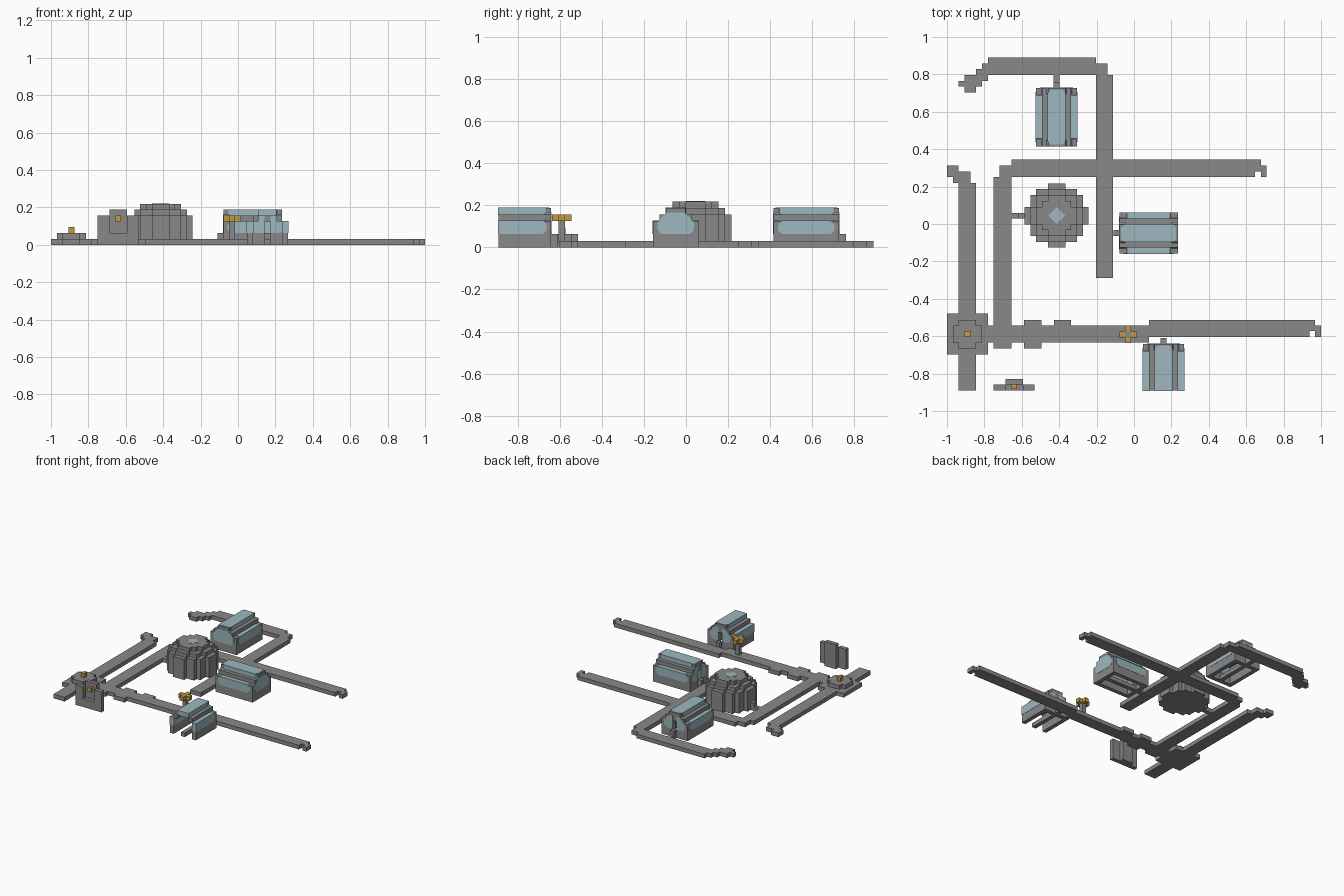
import bpy
import bmesh
from math import sqrt, pi
from mathutils import Matrix, Vector

cube = bpy.data.objects.get("Cube")
if cube:
    bpy.data.objects.remove(cube, do_unlink=True)

UNIT = 1 / 32                      # edge of one block
ORIGIN = Vector((-32, -28.5, 0))   # block grid corner


def make_material(name, colour):
    mat = bpy.data.materials.new(name)
    mat.use_nodes = True
    mat.diffuse_color = (*colour, 1)
    mat.node_tree.nodes["Principled BSDF"].inputs["Base Color"].default_value = (*colour, 1)
    return mat


STONE = make_material("grey stone", (0.25, 0.25, 0.25))
GLASS = make_material("pale blue glass", (0.34, 0.48, 0.53))
GOLD = make_material("gold", (0.55, 0.32, 0.05))


def add_box(bm, x0, x1, y0, y1, z0, z1):
    size = Vector((x1 - x0, y1 - y0, z1 - z0))
    centre = Vector((x0 + x1, y0 + y1, z0 + z1)) / 2
    bmesh.ops.create_cube(bm, size=1, matrix=Matrix.Translation(centre) @ Matrix.Diagonal((*size, 1)))


def add_prism(bm, outline, axis, start, end):
    """Extrude a 2D outline along the given axis (0 = x, 1 = y, 2 = z)."""
    def place(p, depth):
        co = list(p)
        co.insert(axis, depth)
        return bm.verts.new(co)
    face = bm.faces.new([place(p, start) for p in outline])
    moved = bmesh.ops.extrude_face_region(bm, geom=[face])["geom"]
    shift = Vector((0, 0, 0))
    shift[axis] = end - start
    bmesh.ops.translate(bm, vec=shift, verts=[v for v in moved if isinstance(v, bmesh.types.BMVert)])


def finish(name, bm, mat, offset=(0, 0, 0), angle=0):
    """Turn block units into a placed object."""
    bmesh.ops.recalc_face_normals(bm, faces=bm.faces)
    place = Matrix.Translation(ORIGIN + Vector(offset)) @ Matrix.Rotation(angle, 4, "Z")
    bm.transform(Matrix.Scale(UNIT, 4) @ place)
    mesh = bpy.data.meshes.new(name)
    bm.to_mesh(mesh)
    bm.free()
    mesh.materials.append(mat)
    obj = bpy.data.objects.new(name, mesh)
    bpy.context.collection.objects.link(obj)
    return obj


def boxes(name, mat, items, z0=0, z1=1):
    bm = bmesh.new()
    for item in items:
        add_box(bm, *item, z0, z1)
    return finish(name, bm, mat)


def chamfered(a0, a1, b0, b1, cut_start, cut_end):
    """Rectangle outline with cut corners at either end of the first axis."""
    pts = [(a0 + cut_start, b0), (a1 - cut_end, b0), (a1, b0 + cut_end), (a1, b1 - cut_end),
           (a1 - cut_end, b1), (a0 + cut_start, b1)]
    if cut_start:
        pts += [(a0, b1 - cut_start), (a0, b0 + cut_start)]
    return pts


# Flat walkways with hooked ends
boxes("west_path", STONE, [(2, 5, 0, 35.5), (1, 4, 35.5, 37.5), (0, 2, 36.5, 38.5)])
boxes("inner_path", STONE, [(8, 11, 7.2, 36.5), (9, 11, 36.5, 38.5), (11, 52.7, 36.5, 39.5),
                            (52.7, 53.7, 37.5, 39.5), (53.7, 54.7, 36.5, 38.5)])
boxes("north_path", STONE, [(25.5, 28.4, 19.3, 54), (25.5, 27.5, 54, 56), (7, 25.5, 54, 57),
                            (6, 7, 53, 56), (5, 6, 52, 55), (3, 5, 51, 54), (2, 3, 52, 53)])
boxes("south_path", STONE, [(7, 34.6, 8.2, 11.1), (34.6, 62, 9.2, 12.1), (62, 63, 10.2, 12.1),
                            (63, 64, 9.2, 11.1), (13.2, 16.2, 7.2, 12.1), (18.3, 21.2, 11, 12.1)])

# Crossroads plinth with a gold finial
boxes("plinth_base", STONE, [(0, 7, 6.2, 13.2)])
boxes("plinth_step", STONE, [(1, 6, 8.2, 11.1), (2, 5, 7.2, 12.1)], 1, 2)
boxes("plinth_finial", GOLD, [(3, 4, 9.2, 10.2)], 2, 3)

# Flower post: stem with four gold arms
STEM_X, STEM_Y = 30.5, 9.1
boxes("flower_stem", STONE, [(STEM_X, STEM_X + 1, STEM_Y, STEM_Y + 1)], 1, 5)
boxes("flower_arms", GOLD, [(STEM_X + dx, STEM_X + dx + 1, STEM_Y + dy, STEM_Y + dy + 1)
                            for dx, dy in ((1, 0), (-1, 0), (0, 1), (0, -1))], 4, 5)

# Standing gate: two legs, a sill and a taller back plate
boxes("gate_legs", STONE, [(8, 10, 0, 1), (13, 15, 0, 1)], 0, 5)
boxes("gate_sill", STONE, [(10, 13, 0, 1)], 0, 2)
boxes("gate_back", STONE, [(10, 13, 1, 2)], 0, 6)
boxes("gate_emblem", GOLD, [(11, 12, 0.3, 1)], 4, 5)

# Stepped dome made of block discs
DOME_X, DOME_Y = 18.75, 29.95
dome = bmesh.new()
for radius_sq, low, high in ((28, 0, 5), (19, 5, 6), (12, 6, 7)):
    reach = int(sqrt(radius_sq))
    for row in range(-reach, reach + 1):
        half = int(sqrt(radius_sq - row * row)) + 0.5
        add_box(dome, -half, half, row - 0.5, row + 0.5, low, high)
finish("dome", dome, STONE, (DOME_X, DOME_Y, 0))
skylight = bmesh.new()
add_prism(skylight, [(1.45, 0), (0, 1.45), (-1.45, 0), (0, -1.45)], 2, 6.9, 7.06)
finish("dome_skylight", skylight, GLASS, (DOME_X, DOME_Y, 0))
boxes("dome_walk", STONE, [(11, 12.3, 29.4, 30.4)])
boxes("dome_doorstep", STONE, [(12.2, 13.4, 29.4, 30.4)], 0, 2)


def greenhouse(name, x, y, length, angle=0, open_front=False):
    """Barrel glasshouse along local y, door at the far end."""
    frame, glass = bmesh.new(), bmesh.new()
    skin = 0.06
    first = -skin if open_front else 0.7
    cut = 0 if open_front else 0.6

    for side in (-1, 1):
        # Side wall, shoulder beam and wall pane
        inner, outer = sorted((side * 2.5, side * 3.5))
        add_box(frame, inner, outer, 0, length, 0, 4)
        low, high = sorted((side * 1.5, side * 2.5))
        add_box(frame, low, high, 0, length, 4, 5)
        pane = chamfered(first, length - 0.7, 2, 4 + skin, cut, 0.6)
        add_prism(glass, pane, 0, inner - skin, outer + skin)

        # Door end, one half on each side of the doorway
        near, far = sorted((side * 0.5, side * 2.5))
        add_box(frame, near, far, length - 1, length, 0, 4)
        half_pane = [(side * u, z) for u, z in
                     ((0.5, 2), (2.2, 2), (2.8, 2.7), (2.8, 3.8), (1.4, 5.3), (0.5, 5.3))]
        add_prism(glass, half_pane, 1, length - 1 - skin, length + skin)
    add_box(frame, -1.5, 1.5, length - 1, length, 4, 5)

    # Closed end with a full pane
    if not open_front:
        add_box(frame, -2.5, 2.5, 0, 1, 0, 4)
        add_box(frame, -1.5, 1.5, 0, 1, 4, 5)
        gable = [(-2.2, 2), (2.2, 2), (2.8, 2.7), (2.8, 3.8),
                 (1.4, 5.3), (-1.4, 5.3), (-2.8, 3.8), (-2.8, 2.7)]
        add_prism(glass, gable, 1, -skin, 1 + skin)

    # Ridge with its long skylight
    add_box(frame, -1.5, 1.5, 0, length, 5, 6)
    ridge = [(u, v) for v, u in chamfered(min(first, 0.3), length - 0.3,
                                          -1.5 - skin, 1.5 + skin, cut, 0.6)]
    add_prism(glass, ridge, 2, 5 - skin, 6 + skin)

    # Central walk and doorstep
    add_box(frame, -0.5, 0.5, 0, length, 0, 1)
    add_box(frame, -0.5, 0.5, length, length + 1, 0, 2)
    finish(name + "_frame", frame, STONE, (x, y, 0), angle)
    finish(name + "_glass", glass, GLASS, (x, y, 0), angle)


greenhouse("north_greenhouse", 18.75, 41.8, 10)
greenhouse("east_greenhouse", 39.5, 26.95, 10, angle=pi / 2)
greenhouse("south_greenhouse", 37.05, 0, 8, open_front=True)
boxes("north_greenhouse_walk", STONE, [(18.25, 19.25, 52.8, 54)])
